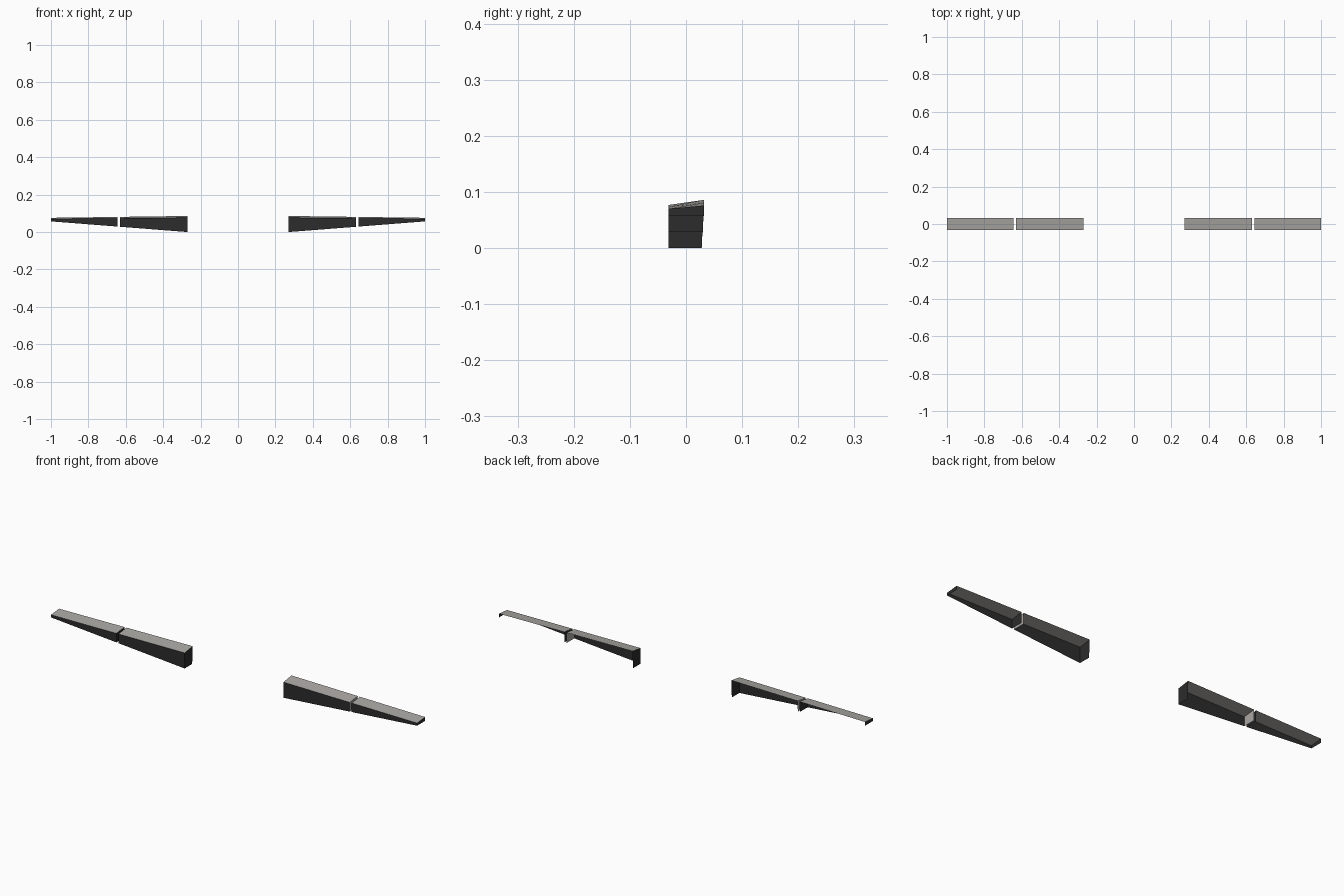
import bpy, bmesh

if "Cube" in bpy.data.objects:
    bpy.data.objects.remove(bpy.data.objects["Cube"])


def material(name, col):
    m = bpy.data.materials.new(name)
    m.diffuse_color = (*col, 1)
    m.use_nodes = True
    m.node_tree.nodes["Principled BSDF"].inputs["Base Color"].default_value = m.diffuse_color
    return m


GREY = material("warm grey metal", (0.40, 0.385, 0.365))
DARK = material("dark charcoal", (0.025, 0.025, 0.025))

X_IN, X_OUT = 0.27, 1.0
Y_FRONT, Y_BACK = -0.031, 0.032


def section(x):
    """Open flap cross-section at x: top back, top front, bottom front, bottom back."""
    t = (x - X_IN) / (X_OUT - X_IN)
    low = 0.057 * t
    return [(x, Y_BACK, 0.086 - 0.010 * t),
            (x, Y_FRONT, 0.077 - 0.007 * t),
            (x, Y_FRONT, low),
            (x, Y_BACK - 0.004 * (1 - t), low)]


def flap(name, x0, x1, inner_mat, outer_mat):
    """Thin sheet flap: top skin, front panel and two end caps, open below and behind."""
    bm = bmesh.new()
    a = [bm.verts.new(p) for p in section(x0)]
    b = [bm.verts.new(p) for p in section(x1)]
    panels = [((a[0], a[1], b[1], b[0]), 0),     # top skin
              ((a[1], a[2], b[2], b[1]), 1),     # front panel
              ((a[0], a[3], a[2], a[1]), inner_mat),
              ((b[0], b[1], b[2], b[3]), outer_mat)]
    for verts, mat in panels:
        bm.faces.new(verts).material_index = mat
    mesh = bpy.data.meshes.new(name)
    bm.to_mesh(mesh)
    bm.free()
    mesh.materials.append(GREY)
    mesh.materials.append(DARK)
    ob = bpy.data.objects.new(name, mesh)
    bpy.context.collection.objects.link(ob)
    # matching flap on the other side
    ob.modifiers.new("mirror", 'MIRROR').use_mirror_merge = False


flap("inner_flap", X_IN, 0.632, 1, 0)
flap("outer_flap", 0.643, X_OUT, 1, 1)
